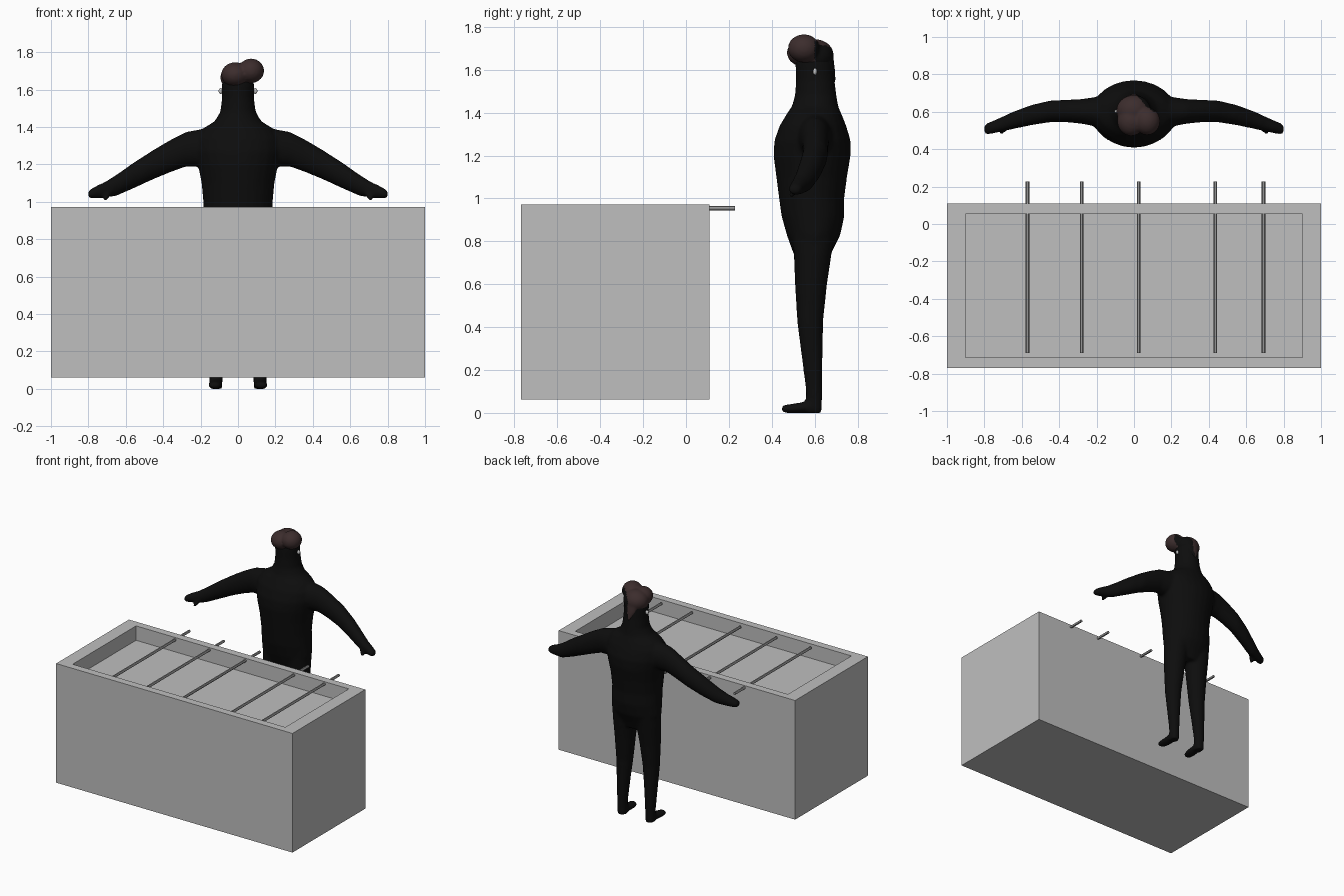
import bpy, bmesh, math
from mathutils import Vector, Matrix

if "Cube" in bpy.data.objects:
    bpy.data.objects.remove(bpy.data.objects["Cube"])


def material(name, rgb):
    m = bpy.data.materials.new(name)
    m.diffuse_color = (*rgb, 1)
    m.use_nodes = True
    m.node_tree.nodes["Principled BSDF"].inputs["Base Color"].default_value = m.diffuse_color
    return m


STONE = material("light_grey", (0.52, 0.52, 0.52))
METAL = material("rod_grey", (0.3, 0.3, 0.3))
BLACK = material("suit_black", (0.004, 0.004, 0.004))
HAIR = material("hair_brown", (0.045, 0.026, 0.026))
PEARL = material("earring_grey", (0.55, 0.55, 0.55))


def finish(name, bm, *mats):
    bmesh.ops.recalc_face_normals(bm, faces=bm.faces)
    me = bpy.data.meshes.new(name)
    bm.to_mesh(me)
    bm.free()
    ob = bpy.data.objects.new(name, me)
    bpy.context.collection.objects.link(ob)
    for m in mats:
        me.materials.append(m)
    return ob


def loft(bm, rings, axis="z", n=24):
    """Closed skin through elliptical rings.
    axis z: (z, x, y, rx, ry)   axis x: (x, y, z, ry, rz)   axis y: (y, x, z, rx, rz)"""
    loops = []
    for t, a, b, ra, rb in rings:
        loop = []
        for i in range(n):
            ang = 2 * math.pi * i / n
            u, v = a + ra * math.cos(ang), b + rb * math.sin(ang)
            co = {"z": (u, v, t), "x": (t, u, v), "y": (u, t, v)}[axis]
            loop.append(bm.verts.new(co))
        loops.append(loop)
    for lo, hi in zip(loops, loops[1:]):
        for i in range(n):
            j = (i + 1) % n
            bm.faces.new((lo[i], lo[j], hi[j], hi[i]))
    bm.faces.new(loops[0][::-1])
    bm.faces.new(loops[-1])


def ball(bm, centre, radii):
    mat = Matrix.Translation(centre) @ Matrix.Diagonal((*radii, 1))
    bmesh.ops.create_icosphere(bm, subdivisions=3, radius=1, matrix=mat)


def fuse(ob, voxel, smooth):
    """Melt overlapping pieces into one smooth skin."""
    r = ob.modifiers.new("fuse", "REMESH")
    r.mode, r.voxel_size = "VOXEL", voxel
    s = ob.modifiers.new("soften", "SMOOTH")
    s.factor, s.iterations = 0.5, smooth
    bpy.context.view_layer.objects.active = ob
    ob.select_set(True)
    for name in ("fuse", "soften"):
        bpy.ops.object.modifier_apply(modifier=name)
    for p in ob.data.polygons:
        p.use_smooth = True
    ob.select_set(False)


# Trough: box with a shallow recess in its top
bm = bmesh.new()
bmesh.ops.create_cube(bm, size=1, matrix=Matrix.Translation((0, -0.33, 0.517))
                      @ Matrix.Diagonal((2, 0.88, 0.911, 1)))
top = max(bm.faces, key=lambda f: f.calc_center_median().z)
bmesh.ops.inset_region(bm, faces=[top], thickness=0.08)
for v in top.verts:
    v.co.x = math.copysign(0.9, v.co.x)
low = bmesh.ops.extrude_discrete_faces(bm, faces=[top])["faces"][0]
bmesh.ops.translate(bm, verts=low.verts, vec=(0, 0, -0.11))
finish("trough", bm, STONE)

# Rods laid across the recess and out through the back wall
for i, x in enumerate((-0.57, -0.28, 0.025, 0.435, 0.693)):
    bm = bmesh.new()
    loft(bm, [(-0.69, x, 0.955, 0.01, 0.01), (0.228, x, 0.955, 0.01, 0.01)], "y", 12)
    rod = finish(f"rod_{i + 1}", bm, METAL)
    bpy.context.view_layer.objects.active = rod
    rod.select_set(True)
    bpy.ops.object.shade_smooth_by_angle()
    rod.select_set(False)

# Body: torso, neck and head
bm = bmesh.new()
loft(bm, [(0.70, 0, 0.59, 0.12, 0.07), (0.76, 0, 0.59, 0.18, 0.095),
          (0.83, 0, 0.595, 0.192, 0.125), (0.92, 0, 0.592, 0.188, 0.147),
          (1.00, 0, 0.586, 0.186, 0.152), (1.10, 0, 0.586, 0.195, 0.165),
          (1.20, 0, 0.588, 0.215, 0.18), (1.27, 0, 0.59, 0.23, 0.178),
          (1.34, 0, 0.592, 0.225, 0.155), (1.39, 0, 0.597, 0.19, 0.13),
          (1.43, 0, 0.602, 0.125, 0.108), (1.48, 0, 0.605, 0.095, 0.097),
          (1.55, 0, 0.603, 0.086, 0.09), (1.63, 0, 0.598, 0.086, 0.088),
          (1.69, 0, 0.598, 0.078, 0.08), (1.72, 0, 0.598, 0.05, 0.05)])
for s in (-1, 1):
    # arm and hand
    loft(bm, [(s * x, y, z, ry, rz) for x, y, z, ry, rz in (
        (0.08, 0.6, 1.3, 0.09, 0.10), (0.20, 0.6, 1.288, 0.08, 0.10),
        (0.28, 0.602, 1.28, 0.066, 0.093), (0.36, 0.604, 1.245, 0.06, 0.087),
        (0.45, 0.602, 1.2, 0.058, 0.079), (0.55, 0.582, 1.145, 0.054, 0.07),
        (0.65, 0.553, 1.088, 0.046, 0.057), (0.71, 0.532, 1.064, 0.039, 0.043),
        (0.76, 0.516, 1.05, 0.034, 0.034), (0.79, 0.508, 1.042, 0.03, 0.024),
        (0.802, 0.506, 1.04, 0.02, 0.014))], "x")
    # thumb
    loft(bm, [(1.07, s * 0.685, 0.52, 0.02, 0.018), (1.03, s * 0.7, 0.5, 0.018, 0.016),
              (1.005, s * 0.712, 0.49, 0.013, 0.013)], "z", 12)
    # leg
    loft(bm, [(z, s * x, y, rx, ry) for z, x, y, rx, ry in (
        (0.0, 0.118, 0.597, 0.035, 0.037), (0.1, 0.118, 0.598, 0.037, 0.038),
        (0.25, 0.116, 0.589, 0.047, 0.048), (0.42, 0.112, 0.579, 0.06, 0.06),
        (0.6, 0.105, 0.583, 0.075, 0.075), (0.74, 0.098, 0.591, 0.088, 0.088),
        (0.84, 0.095, 0.595, 0.088, 0.1))])
    # foot
    loft(bm, [(0.63, s * 0.118, 0.026, 0.028, 0.026), (0.57, s * 0.118, 0.027, 0.036, 0.028),
              (0.5, s * 0.121, 0.021, 0.038, 0.022), (0.46, s * 0.124, 0.019, 0.032, 0.019),
              (0.446, s * 0.125, 0.018, 0.02, 0.013)], "y")
fuse(finish("body", bm, BLACK), 0.011, 5)

# Hair: cap, swept quiff and tapered nape
bm = bmesh.new()
ball(bm, (-0.002, 0.605, 1.665), (0.093, 0.085, 0.078))
ball(bm, (-0.015, 0.55, 1.68), (0.075, 0.08, 0.066))
ball(bm, (0.07, 0.55, 1.70), (0.07, 0.075, 0.066))
loft(bm, [(1.54, 0, 0.69, 0.008, 0.008), (1.6, 0, 0.665, 0.045, 0.03),
          (1.68, 0, 0.64, 0.07, 0.045)])
hair = finish("hair", bm, HAIR, BLACK)
fuse(hair, 0.008, 5)
hair.data.materials.clear()
for m in (HAIR, BLACK):
    hair.data.materials.append(m)
side = Vector((0.8, 0.6, 0))
for p in hair.data.polygons:
    p.material_index = int(p.normal.dot(side) > 0.72 and p.center.z < 1.735
                           and p.center.y > 0.6)

# Earrings
for s, label in ((-1, "left"), (1, "right")):
    bm = bmesh.new()
    ball(bm, (s * 0.092, 0.602, 1.592), (0.012, 0.01, 0.016))
    ear = finish(f"earring_{label}", bm, PEARL)
    for p in ear.data.polygons:
        p.use_smooth = True
